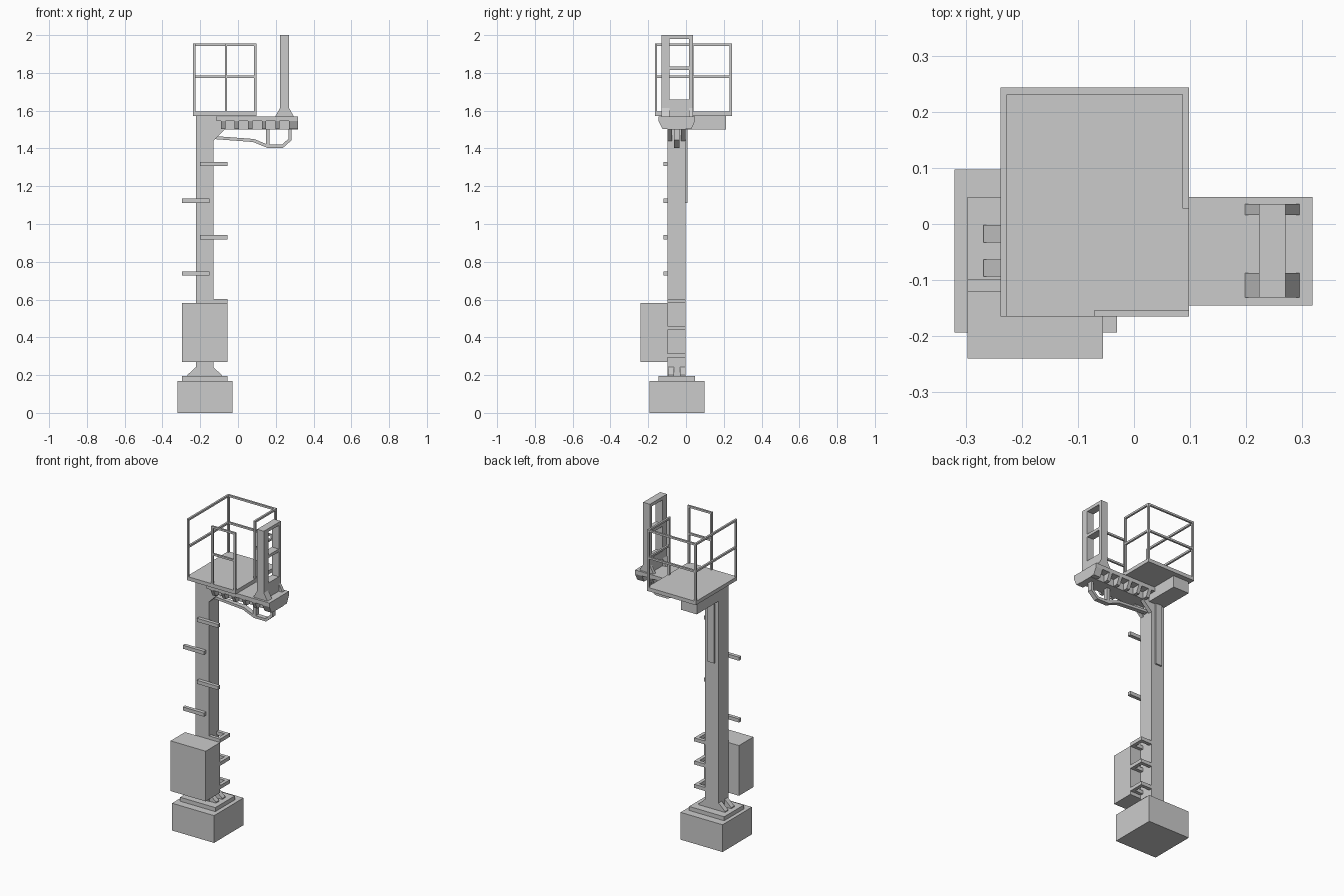
import bpy, bmesh
from mathutils import Vector

if "Cube" in bpy.data.objects:
    bpy.data.objects.remove(bpy.data.objects["Cube"])


def finish(name, bm):
    bmesh.ops.recalc_face_normals(bm, faces=bm.faces)
    me = bpy.data.meshes.new(name)
    bm.to_mesh(me)
    bm.free()
    ob = bpy.data.objects.new(name, me)
    bpy.context.collection.objects.link(ob)
    return ob


def boxes(name, *items):
    """Each item is x0, x1, y0, y1, z0, z1."""
    bm = bmesh.new()
    for x0, x1, y0, y1, z0, z1 in items:
        r = bmesh.ops.create_cube(bm, size=1)
        for v in r["verts"]:
            v.co = Vector((x1 if v.co.x > 0 else x0,
                           y1 if v.co.y > 0 else y0,
                           z1 if v.co.z > 0 else z0))
    return finish(name, bm)


def prism(name, pts, a, b, axis="y"):
    """Extrude a profile: (x, z) points along y, or (y, z) points along x."""
    bm = bmesh.new()
    put = (lambda p, t: (p[0], t, p[1])) if axis == "y" else (lambda p, t: (t, p[0], p[1]))
    lo = [bm.verts.new(put(p, a)) for p in pts]
    hi = [bm.verts.new(put(p, b)) for p in pts]
    n = len(pts)
    bm.faces.new(lo)
    bm.faces.new(hi)
    for i in range(n):
        j = (i + 1) % n
        bm.faces.new((lo[i], lo[j], hi[j], hi[i]))
    return finish(name, bm)


# Foundation, foot plate and mast
PX0, PX1, PY0, PY1 = -0.223, -0.131, -0.098, -0.002
boxes("foundation", (-0.32, -0.03, -0.193, 0.097, 0, 0.17))
boxes("foot_plate", (-0.297, -0.055, -0.145, 0.048, 0.17, 0.195))
boxes("mast", (PX0, PX1, PY0, PY1, 0.195, 1.572))
boxes("rear_cable_cover", (-0.2, -0.155, PY1, 0.008, 1.11, 1.5))

# Foot gussets on both sides of the mast
for y0, y1 in ((-0.094, -0.063), (-0.033, -0.002)):
    prism("foot_gusset_left", [(PX0, 0.195), (-0.268, 0.195), (-0.268, 0.201), (PX0, 0.242)], y0, y1)
    prism("foot_gusset_right", [(PX1, 0.195), (-0.086, 0.195), (-0.086, 0.201), (PX1, 0.242)], y0, y1)

# Equipment cabinet and side brackets
boxes("cabinet", (-0.297, -0.055, -0.24, PY0, 0.27, 0.583))
for z in (0.292, 0.438, 0.582):
    boxes("side_bracket",
          (PX1, -0.055, PY0, PY0 + 0.02, z, z + 0.022),
          (PX1, -0.055, PY1 - 0.022, PY1, z, z + 0.022),
          (-0.077, -0.055, PY0 + 0.02, PY1 - 0.022, z, z + 0.022))

# Climbing rungs, alternating sides
for i, z in enumerate((0.738, 0.93, 1.123, 1.317)):
    x0 = -0.2 if i % 2 else -0.297
    boxes("rung", (x0, x0 + 0.145, -0.12, PY0, z - 0.011, z + 0.011))

# Cantilever arm with trapezoid ribs
boxes("arm_beam", (-0.115, 0.318, PY0, PY1, 1.5, 1.545))
boxes("arm_deck", (-0.115, 0.318, -0.145, 0.048, 1.545, 1.57))
rib = [(-0.145, 1.545), (0.048, 1.545), (0.027, 1.502), (-0.124, 1.502)]
for x in (-0.078, -0.007, 0.065, 0.137, 0.209):
    prism("arm_rib", rib, x - 0.011, x + 0.011, "x")
prism("arm_end_rib", rib, 0.27, 0.318, "x")

# Gussets between mast and arm
for y0, y1 in ((PY0, -0.073), (-0.027, PY1)):
    prism("arm_gusset", [(PX1, 1.5), (-0.07, 1.5), (PX1, 1.44)], y0, y1)

# Bent strap below the arm
prism("strap", [(PX1, 1.466), (0.085, 1.45), (0.157, 1.42), (0.233, 1.42), (0.268, 1.452), (0.268, 1.5),
                (0.284, 1.5), (0.284, 1.444), (0.238, 1.403), (0.155, 1.403), (0.08, 1.434), (PX1, 1.45)],
      -0.064, -0.035)
boxes("strap_post", (0.147, 0.168, -0.064, -0.035, 1.405, 1.5))

# Signal frame standing on the arm
SX0, SX1 = 0.223, 0.27
boxes("signal_frame",
      (SX0, SX1, -0.131, -0.087, 1.57, 2.0),
      (SX0, SX1, 0.016, 0.036, 1.57, 2.0),
      (SX0, SX1, -0.087, 0.016, 1.98, 2.0),
      (SX0, SX1, -0.087, 0.016, 1.815, 1.833),
      (SX0, SX1, -0.087, 0.016, 1.57, 1.66))
for y0, y1 in ((-0.131, -0.087), (0.016, 0.036)):
    prism("signal_gusset_left", [(SX0, 1.57), (0.198, 1.57), (SX0, 1.615)], y0, y1)
    prism("signal_gusset_right", [(SX1, 1.57), (0.295, 1.57), (SX1, 1.615)], y0, y1)

# Work platform on its support beam
X0, X1, Y0, Y1 = -0.238, 0.098, -0.165, 0.243
boxes("platform_beam", (PX0, -0.113, PY0, 0.212, 1.5, 1.573))
boxes("platform_floor", (X0, X1, Y0, Y1, 1.573, 1.596))

# Railing: posts, then top and middle rails
T, TOP = 0.012, 1.955
for x, y in ((X0, Y0), (X0, Y1 - T), (X1 - T, Y1 - T), (X1 - T, 0.028), (X1 - T, Y0), (-0.07, Y0)):
    boxes("rail_post", (x, x + T, y, y + T, 1.58, TOP))
for z in (TOP - T, 1.774):
    boxes("rail_left", (X0, X0 + T, Y0, Y1, z, z + T))
    boxes("rail_back", (X0, X1, Y1 - T, Y1, z, z + T))
    boxes("rail_right", (X1 - T, X1, 0.028, Y1, z, z + T))
    boxes("rail_front", (-0.07, X1, Y0, Y0 + T, z, z + T))
